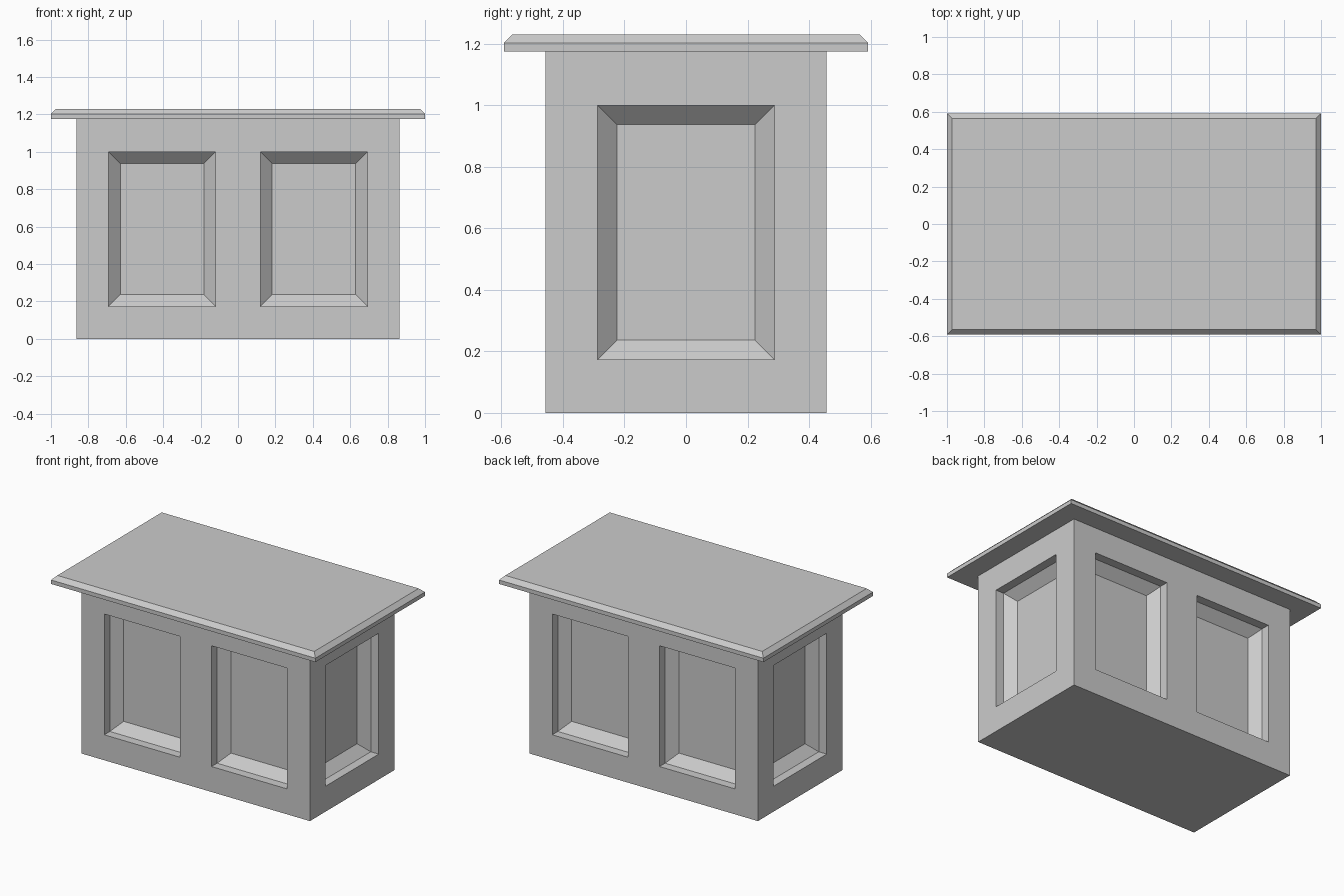
import bpy, bmesh
from math import pi
from mathutils import Matrix

if "Cube" in bpy.data.objects:
    bpy.data.objects.remove(bpy.data.objects["Cube"])

HALF_X, HALF_Y, BODY_H = 0.864, 0.457, 1.175


def loft(bm, rings, matrix=Matrix()):
    """Closed solid through rectangles (x0, x1, y0, y1, z), lowest z first."""
    loops = []
    for x0, x1, y0, y1, z in rings:
        corners = ((x0, y0), (x1, y0), (x1, y1), (x0, y1))
        loops.append([bm.verts.new(matrix @ Matrix.Translation((x, y, z)).translation)
                      for x, y in corners])
    bm.faces.new(loops[0][::-1])
    bm.faces.new(loops[-1])
    for a, b in zip(loops, loops[1:]):
        for i in range(4):
            j = (i + 1) % 4
            bm.faces.new((a[i], a[j], b[j], b[i]))


def make_object(name, bm):
    bmesh.ops.recalc_face_normals(bm, faces=bm.faces)
    mesh = bpy.data.meshes.new(name)
    bm.to_mesh(mesh)
    bm.free()
    obj = bpy.data.objects.new(name, mesh)
    bpy.context.collection.objects.link(obj)
    return obj


# Cabinet body
bm = bmesh.new()
loft(bm, [(-HALF_X, HALF_X, -HALF_Y, HALF_Y, z) for z in (0, BODY_H)])
body = make_object("cabinet_body", bm)

# Countertop with chamfered upper edge
bm = bmesh.new()
loft(bm, [(-1 + i, 1 - i, -0.592 + i, 0.592 - i, z)
          for i, z in ((0, BODY_H), (0, 1.202), (0.028, 1.23))])
make_object("countertop", bm)

# Recessed panels: straight step, then sloped moulding to a flat back
STEP, DEPTH, SLOPE = 0.06, 0.12, 0.063
bm = bmesh.new()


def add_panel(u0, u1, wall, turn):
    # local x runs along the wall, local y is up, local z points outward
    frame = (Matrix.Rotation(turn, 4, 'Z') @ Matrix.Translation((0, -wall, 0))
             @ Matrix.Rotation(pi / 2, 4, 'X'))
    loft(bm, [(u0 + i, u1 - i, 0.174 + i, 1.0 - i, z)
              for i, z in ((SLOPE, -DEPTH), (0, -STEP), (0, 0.05))], frame)


for turn in (0, pi):
    add_panel(0.12, 0.692, HALF_Y, turn)
    add_panel(-0.692, -0.12, HALF_Y, turn)
    add_panel(-0.287, 0.287, HALF_X, turn + pi / 2)

cutter = make_object("panel_cutter", bm)
cutter.hide_render = True
cutter.display_type = 'WIRE'

cut = body.modifiers.new("panels", 'BOOLEAN')
cut.operation = 'DIFFERENCE'
cut.solver = 'EXACT'
cut.object = cutter
